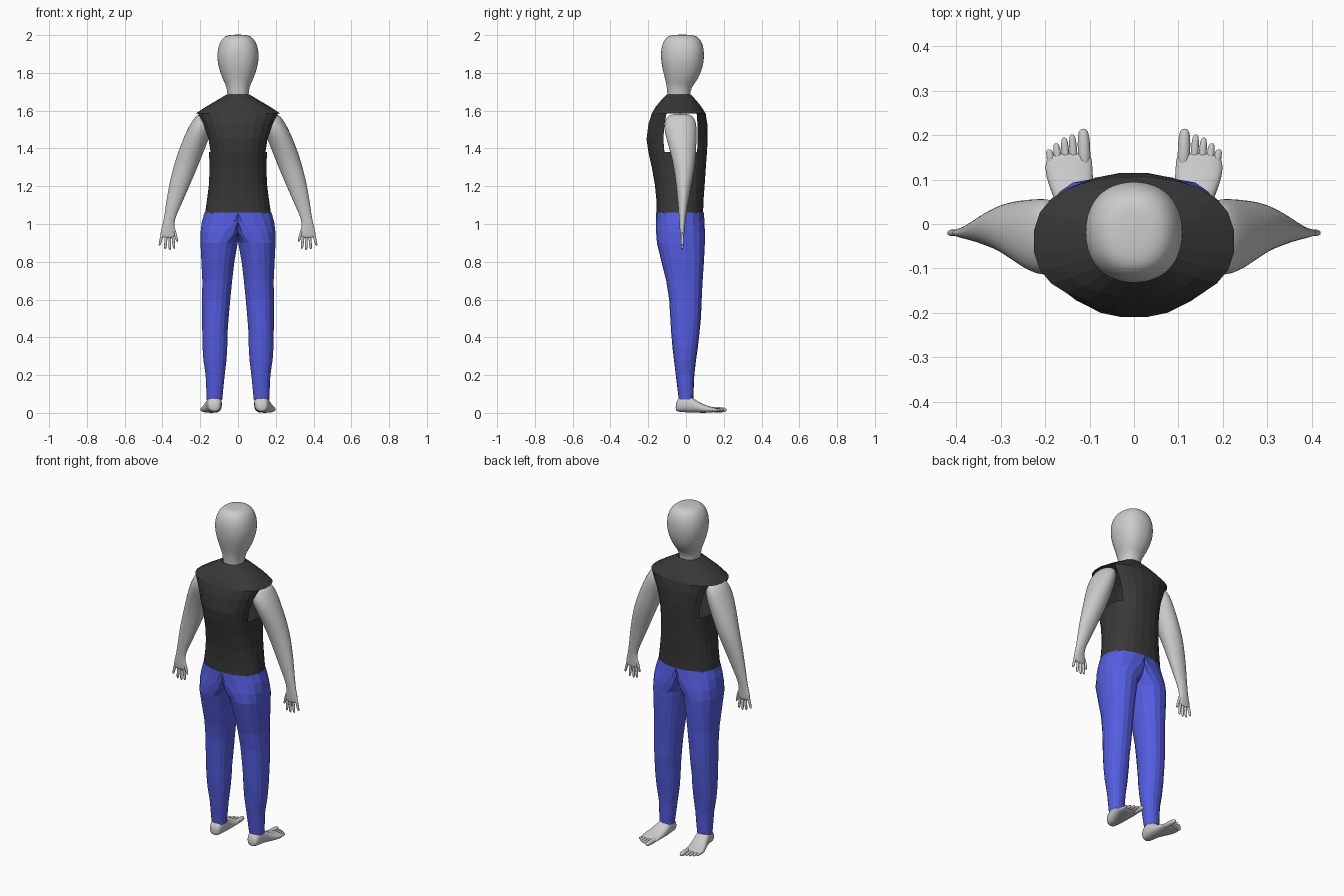
import bpy, bmesh, math

def ring(axis, t, c1, c2, r1, r2, n, p):
    """Superellipse cross-section across the given axis at position t."""
    pts = []
    for i in range(n):
        a = 2 * math.pi * (i + 0.5) / n
        ca, sa = math.cos(a), math.sin(a)
        u = c1 + r1 * math.copysign(abs(ca) ** (2 / p), ca)
        v = c2 + r2 * math.copysign(abs(sa) ** (2 / p), sa)
        pts.append((u, v, t) if axis == 'z' else (u, t, v))
    return pts

def loft(bm, rings, cap=True):
    rows = [[bm.verts.new(p) for p in r] for r in rings]
    n = len(rows[0])
    for a, b in zip(rows, rows[1:]):
        for i in range(n):
            j = (i + 1) % n
            bm.faces.new((a[i], a[j], b[j], b[i]))
    if cap:
        bm.faces.new(rows[0])
        bm.faces.new(rows[-1])

def tube(bm, axis, sections, n=16, p=2, cap=True):
    """Sections are (t, u_min, u_max, v_min, v_max)."""
    loft(bm, [ring(axis, t, (a + b) / 2, (c + d) / 2, (b - a) / 2, (d - c) / 2, n, p)
              for t, a, b, c, d in sections], cap)

def digit(bm, axis, t0, p0, t1, p1, r):
    """Rounded finger or toe from p0 to p1."""
    secs = []
    for f, k in ((0, 0.9), (0.45, 1), (0.85, 0.9), (1, 0.5)):
        u, v = (p0[i] + (p1[i] - p0[i]) * f for i in (0, 1))
        secs.append((t0 + (t1 - t0) * f, u - r * k, u + r * k, v - r * k, v + r * k))
    tube(bm, axis, secs, 8)

def finish(name, bm, mat=None, mirror=False, smooth=False):
    bmesh.ops.recalc_face_normals(bm, faces=bm.faces)
    me = bpy.data.meshes.new(name)
    bm.to_mesh(me)
    bm.free()
    ob = bpy.data.objects.new(name, me)
    bpy.context.collection.objects.link(ob)
    if mirror:
        ob.modifiers.new("Mirror", 'MIRROR')
    if smooth:
        ob.modifiers.new("Subdivision", 'SUBSURF').levels = 2
        ob.modifiers["Subdivision"].render_levels = 2
        me.polygons.foreach_set("use_smooth", [True] * len(me.polygons))
    if mat:
        me.materials.append(mat)
    return ob

def material(name, color):
    m = bpy.data.materials.new(name)
    m.diffuse_color = color
    return m

dark = material("dark_cloth", (0.04, 0.04, 0.04, 1))
blue = material("blue_cloth", (0.09, 0.11, 0.75, 1))

# Head and neck
bm = bmesh.new()
tube(bm, 'z', [(z, -w, w, a, b) for z, w, a, b in (
    (1.62, .055, -.095, .02), (1.70, .056, -.10, .021), (1.735, .065, -.104, .038),
    (1.77, .083, -.112, .066), (1.82, .101, -.126, .087), (1.87, .112, -.134, .097),
    (1.92, .110, -.134, .097), (1.96, .098, -.125, .087), (1.99, .077, -.105, .066),
    (2.003, .045, -.075, .035))], 20, 2.2)
finish("head", bm, smooth=True)

# Sleeveless shirt, lofted then opened at the armholes
bm = bmesh.new()
tube(bm, 'z', [(z, -w, w, a, b) for z, w, a, b in (
    (1.055, .176, -.156, .091), (1.13, .165, -.158, .094), (1.21, .155, -.166, .10),
    (1.30, .151, -.182, .106), (1.38, .155, -.20, .112), (1.45, .167, -.21, .116),
    (1.53, .195, -.20, .114), (1.585, .226, -.182, .105), (1.62, .172, -.162, .083),
    (1.66, .104, -.128, .05), (1.686, .06, -.102, .025))], 24, 2.4, cap=False)
holes = []
for f in bm.faces:
    c = f.calc_center_median()
    if abs(c.x) > .13 and 1.39 < c.z < 1.58 and -.12 < c.y < .05:
        holes.append(f)
bmesh.ops.delete(bm, geom=holes, context='FACES')
finish("shirt", bm, dark)

# Trousers: one leg, clamped at the centre plane and mirrored
bm = bmesh.new()
tube(bm, 'z', (
    (1.06, -.18, .18, -.16, .095), (1.01, -.15, .194, -.159, .098),
    (.955, -.06, .20, -.158, .10), (.90, 0, .20, -.154, .10),
    (.80, .018, .195, -.13, .095), (.70, .03, .19, -.105, .088),
    (.60, .04, .191, -.089, .083), (.50, .049, .191, -.083, .079),
    (.42, .055, .19, -.078, .071), (.35, .056, .189, -.072, .063),
    (.28, .06, .184, -.064, .053), (.20, .07, .172, -.054, .044),
    (.07, .083, .166, -.038, .038)), 18, 2.2, cap=False)
for v in bm.verts:
    v.co.x = max(v.co.x, 0)
bmesh.ops.delete(bm, geom=[f for f in bm.faces if all(v.co.x < 1e-5 for v in f.verts)],
                 context='FACES')
finish("trousers", bm, blue, mirror=True)

# Arms with palms and fingers
bm = bmesh.new()
tube(bm, 'z', [(z, x - w, x + w, y - d, y + d) for z, x, y, w, d in (
    (1.585, .175, -.03, .035, .055), (1.555, .185, -.03, .054, .082),
    (1.50, .203, -.03, .067, .09), (1.42, .235, -.02, .070, .076),
    (1.32, .272, -.008, .067, .060), (1.20, .312, -.012, .056, .040),
    (1.10, .342, -.016, .041, .026), (1.02, .366, -.019, .028, .017),
    (.98, .37, -.02, .035, .014), (.95, .371, -.02, .041, .012),
    (.925, .371, -.02, .038, .009))])
for z0, x0, z1, x1 in ((.985, .342, .905, .321), (.945, .346, .868, .338),
                       (.945, .362, .862, .361), (.945, .379, .866, .386),
                       (.96, .398, .885, .416)):
    digit(bm, 'z', z0, (x0, -.02), z1, (x1, -.02), .0085)
finish("arms", bm, mirror=True, smooth=True)

# Bare feet with toes
bm = bmesh.new()
tube(bm, 'y', [(y, x - w, x + w, a, b) for y, x, w, a, b in (
    (-.055, .125, .02, .012, .048), (-.042, .125, .036, .005, .08),
    (-.005, .125, .040, .002, .105), (.035, .128, .044, .001, .082),
    (.07, .137, .049, 0, .055), (.11, .146, .054, 0, .039),
    (.14, .147, .054, .002, .031), (.16, .142, .046, .006, .026))], p=2.4)
for x0, x1, y1, r in ((.111, .114, .215, .016), (.134, .139, .202, .010),
                      (.152, .157, .195, .010), (.169, .175, .182, .010),
                      (.184, .191, .168, .010)):
    digit(bm, 'y', .125, (x0, .017), y1, (x1, .016), r)
finish("feet", bm, mirror=True, smooth=True)
